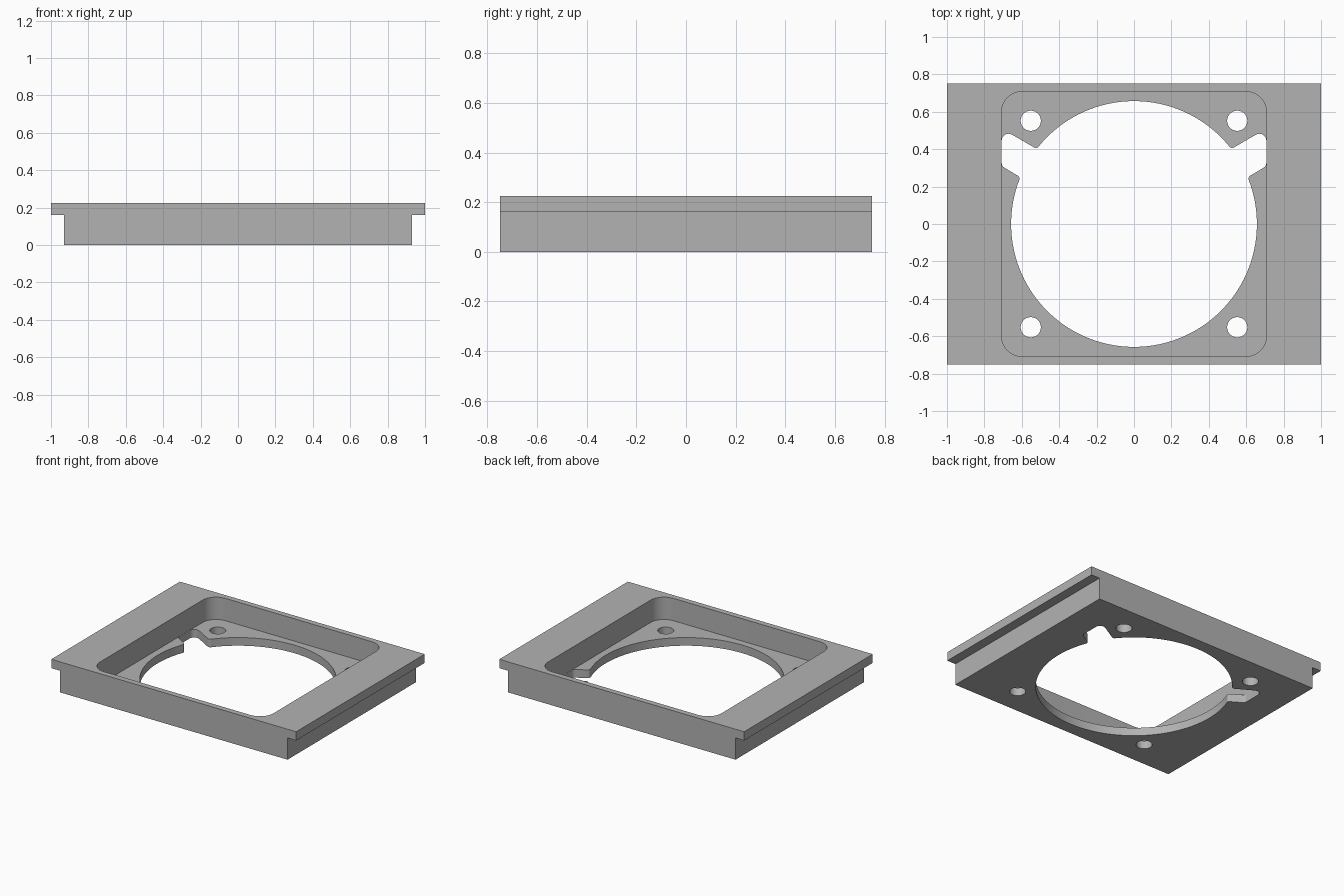
import bpy, bmesh, math
from mathutils import Vector, Matrix

if "Cube" in bpy.data.objects:
    bpy.data.objects.remove(bpy.data.objects["Cube"], do_unlink=True)

grey = bpy.data.materials.new("neutral_grey")
grey.use_nodes = True
colour = (0.45, 0.45, 0.45, 1)
grey.diffuse_color = colour
grey.node_tree.nodes["Principled BSDF"].inputs["Base Color"].default_value = colour


def prism(name, outline, low, high):
    """Extrude a closed xy outline from z = low to z = high."""
    bm = bmesh.new()
    face = bm.faces.new([bm.verts.new((x, y, low)) for x, y in outline])
    extruded = bmesh.ops.extrude_face_region(bm, geom=[face])["geom"]
    bmesh.ops.translate(bm, vec=(0, 0, high - low),
                        verts=[v for v in extruded if isinstance(v, bmesh.types.BMVert)])
    bmesh.ops.recalc_face_normals(bm, faces=bm.faces)
    mesh = bpy.data.meshes.new(name)
    bm.to_mesh(mesh)
    bm.free()
    mesh.materials.append(grey)
    obj = bpy.data.objects.new(name, mesh)
    bpy.context.collection.objects.link(obj)
    return obj


def arc(radius, start, end, steps, cx=0, cy=0):
    angles = [math.radians(start + (end - start) * i / steps) for i in range(steps + 1)]
    return [(cx + radius * math.cos(a), cy + radius * math.sin(a)) for a in angles]


def fillet(before, corner, after, radius, steps=8):
    """Points of a round that replaces one corner of an outline."""
    c = Vector(corner)
    u, v = (Vector(before) - c).normalized(), (Vector(after) - c).normalized()
    half = u.angle(v) / 2
    centre = c + (u + v).normalized() * radius / math.sin(half)
    reach = radius / math.tan(half)
    p, q = c + u * reach - centre, c + v * reach - centre
    sweep = p.angle(q)
    return [tuple(centre + (p * math.sin(sweep * (1 - i / steps))
                            + q * math.sin(sweep * i / steps)) / math.sin(sweep))
            for i in range(steps + 1)]


def cut(target, cutter):
    cutter.hide_render = True
    mod = target.modifiers.new("cut", "BOOLEAN")
    mod.operation, mod.solver, mod.object = "DIFFERENCE", "EXACT", cutter
    bpy.context.view_layer.objects.active = target
    bpy.ops.object.modifier_apply(modifier=mod.name)
    bpy.data.objects.remove(cutter, do_unlink=True)


# Body with an overhanging rail along each side
half_section = [(0.93, 0), (0.93, 0.16), (1, 0.16), (1, 0.225)]
section = half_section + [(-x, z) for x, z in reversed(half_section)]
frame = prism("mounting_frame", section, -0.75, 0.75)
frame.data.transform(Matrix.Rotation(math.pi / 2, 4, "X"))

# Rounded square pocket, open at the top
side, corner_r = 0.708, 0.11
inner = side - corner_r
pocket = []
for i, (sx, sy) in enumerate([(1, 1), (-1, 1), (-1, -1), (1, -1)]):
    pocket += arc(corner_r, 90 * i, 90 * i + 90, 12, sx * inner, sy * inner)
cut(frame, prism("pocket_cutter", pocket, 0.06, 0.4))

# Round opening with a slanted notch on each side
ring = 0.657
lower, upper = arc(ring, -90, 20.3, 56), arc(ring, 39.7, 90, 26)
edge = side - 0.0005
corners = [lower[-1], (0.608, 0.25), (edge, 0.31), (edge, 0.51), (0.52, 0.401), upper[0]]
half = list(lower)
for i, r in enumerate([0.02, 0.03, 0.037, 0.02], 1):
    half += fillet(corners[i - 1], corners[i], corners[i + 1], r)
half += upper
opening = half + [(-x, y) for x, y in reversed(half[1:-1])]
cut(frame, prism("opening_cutter", opening, -0.1, 0.12))

# Four bolt holes in the floor
for sx in (-1, 1):
    for sy in (-1, 1):
        circle = arc(0.054, 0, 360, 40, sx * 0.552, sy * 0.552)[:-1]
        cut(frame, prism("bolt_hole_cutter", circle, -0.1, 0.12))

# Smooth the rounds and keep the edges sharp
bpy.ops.object.select_all(action="DESELECT")
frame.select_set(True)
bpy.context.view_layer.objects.active = frame
bpy.ops.object.shade_smooth_by_angle(angle=math.radians(30))
